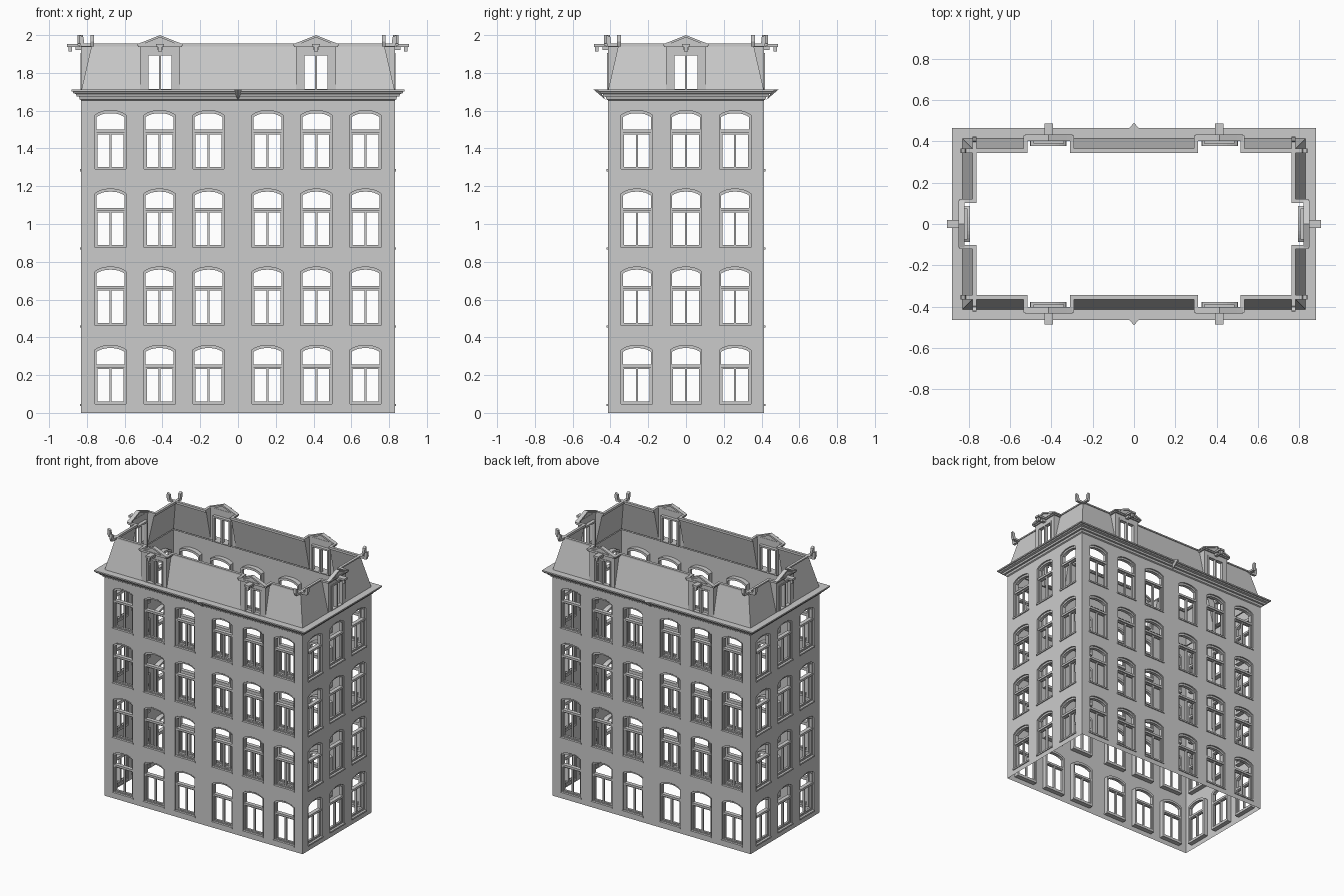
import bpy, bmesh, math
from mathutils import Matrix, Vector

if "Cube" in bpy.data.objects:
    bpy.data.objects.remove(bpy.data.objects["Cube"])

HX, HY = 0.83, 0.413            # wall half sizes
Z_ROOF, Z_TOP = 1.705, 1.945    # mansard base and top
INSET = 0.055                   # how far the mansard leans in
HALF = 0.105                    # dormer half width


def plate(bm, loops, w0, w1, mat=Matrix()):
    """Filled 2D outline (first loop) with holes, from depth w0 to w1."""
    cu = bpy.data.curves.new("tmp", 'CURVE')
    cu.dimensions, cu.fill_mode = '2D', 'BOTH'
    cu.extrude = (w1 - w0) / 2
    for loop in loops:
        sp = cu.splines.new('POLY')
        sp.points.add(len(loop) - 1)
        for p, (x, y) in zip(sp.points, loop):
            p.co = (x, y, 0, 1)
        sp.use_cyclic_u = True
    ob = bpy.data.objects.new("tmp", cu)
    me = bpy.data.meshes.new_from_object(ob)
    me.transform(mat @ Matrix.Translation((0, 0, (w0 + w1) / 2)))
    bm.from_mesh(me)
    bpy.data.objects.remove(ob)
    bpy.data.curves.remove(cu)
    bpy.data.meshes.remove(me)


def finish(name, bm):
    for f in bm.faces:
        f.smooth = False
    me = bpy.data.meshes.new(name)
    bm.to_mesh(me)
    bm.free()
    return add(name, me)


def add(name, me, mat=Matrix()):
    ob = bpy.data.objects.new(name, me)
    ob.matrix_world = mat
    bpy.context.collection.objects.link(ob)
    return ob


def rect(x0, y0, x1, y1):
    return [(x0, y0), (x1, y0), (x1, y1), (x0, y1)]


def arch(hw, b, top, rise, cx=0, n=10):
    pts = [(cx - hw, b), (cx + hw, b)]
    for i in range(n + 1):
        t = 1 - 2 * i / n
        pts.append((cx + hw * t, top - rise * abs(t) ** 2.5))
    return pts


def face(bm, mat, *pts):
    """Face from (u, z, outward) points."""
    bm.faces.new([bm.verts.new(mat @ Vector(p)) for p in pts])


# angle, half length, distance, window centres, dormer centres
FRONT_U = [-0.675, -0.415, -0.156, 0.156, 0.415, 0.675]
SIDE_U = [-0.26, 0, 0.26]
SIDES = [("front", 0, HX, HY, FRONT_U, [-0.413, 0.413]),
         ("right", 90, HY, HX, SIDE_U, [0]),
         ("back", 180, HX, HY, FRONT_U, [-0.413, 0.413]),
         ("left", 270, HY, HX, SIDE_U, [0])]
FLOORS = [0.04, 0.455, 0.868, 1.283]


def side_matrix(angle):
    return Matrix.Rotation(math.radians(angle), 4, 'Z') @ Matrix.Rotation(math.pi / 2, 4, 'X')


# arched window unit, wall plane at depth 0
bm = bmesh.new()
plate(bm, [arch(0.086, 0, 0.32, 0.024), arch(0.083, 0.003, 0.317, 0.024)], -0.035, 0.001)
plate(bm, [arch(0.083, 0.003, 0.317, 0.024), arch(0.074, 0.012, 0.303, 0.02)], -0.035, -0.010)
plate(bm, [rect(-0.08, 0.2, 0.08, 0.216)], -0.034, -0.004)
plate(bm, [rect(-0.077, 0.008, 0.077, 0.202),
           rect(-0.068, 0.02, -0.006, 0.192), rect(0.006, 0.02, 0.068, 0.192)], -0.03, -0.014)
plate(bm, [rect(-0.088, -0.004, 0.088, 0.007)], -0.035, 0.007)
window = finish("window", bm)
window_mesh = window.data
bpy.data.objects.remove(window)

# dormer unit, wall plane at depth 0
bm = bmesh.new()
plate(bm, [rect(-HALF, Z_ROOF, HALF, Z_TOP), rect(-0.07, 1.712, 0.07, 1.9)], 0, 0)
plate(bm, [rect(-0.074, 1.708, 0.074, 1.904),
           rect(-0.062, 1.716, -0.006, 1.892), rect(0.006, 1.716, 0.062, 1.892)], -0.024, 0.004)
plate(bm, [[(-0.09, 1.945), (0.09, 1.945), (0.09, 1.958), (0, 1.992), (-0.09, 1.958)]], -0.002, 0.012)
plate(bm, [[(-0.115, 1.946), (-0.085, 1.953), (0, 1.988), (0.085, 1.953), (0.115, 1.946),
            (0.115, 1.955), (0.085, 1.966), (0, 2.0), (-0.085, 1.966), (-0.115, 1.955)]], -0.01, 0.02)
plate(bm, [rect(-0.02, 1.938, 0.02, 1.952)], 0, 0.075)      # ridge beam
plate(bm, [rect(-0.01, 1.912, 0.01, 1.938)], 0.05, 0.068)   # pendant
plate(bm, [rect(-0.012, 1.92, 0.012, 1.938)], 0, 0.03)
dormer = finish("dormer", bm)
dormer_mesh = dormer.data
bpy.data.objects.remove(dormer)

for name, angle, H, D, wins, dorms in SIDES:
    M = side_matrix(angle)
    # wall sheet with arched openings
    bm = bmesh.new()
    holes = [arch(0.085, z, z + 0.32, 0.024, u) for u in wins for z in FLOORS]
    plate(bm, [rect(-H, 0, H, 1.7)] + holes, D, D, M)
    finish(name + "_wall", bm)
    for u in wins:
        for z in FLOORS:
            add(name + "_window", window_mesh, M @ Matrix.Translation((u, z, D)))
    for u in dorms:
        add(name + "_dormer", dormer_mesh, M @ Matrix.Translation((u, 0, D)))

    # sloped mansard panels and dormer cheeks
    bm = bmesh.new()
    edges = [-H] + [c + s * HALF for c in dorms for s in (-1, 1)] + [H]
    for a, b in zip(edges[::2], edges[1::2]):
        ta = a + INSET if a == -H else a
        tb = b - INSET if b == H else b
        face(bm, M, (a, Z_ROOF, D), (b, Z_ROOF, D), (tb, Z_TOP, D - INSET), (ta, Z_TOP, D - INSET))
    for e in edges[1:-1]:
        face(bm, M, (e, Z_ROOF, D), (e, Z_TOP, D), (e, Z_TOP, D - INSET))
    finish(name + "_mansard", bm)

    # upturned trim ends at the corners
    bm = bmesh.new()
    for s in (-1, 1):
        horn = [(-0.07, 1.94), (0.0, 1.94), (0.01, 1.965), (0.008, 2.0),
                (-0.012, 1.99), (-0.016, 1.955), (-0.07, 1.955)]
        plate(bm, [[(s * (H + x), z) for x, z in horn]], D - 0.068, D - 0.048, M)
    finish(name + "_corner_finials", bm)

    # pointed bracket in the middle of the long cornices
    if H == HX:
        bm = bmesh.new()
        top = [(-0.025, 1.712, D + 0.05), (0.025, 1.712, D + 0.05), (0, 1.712, D + 0.077)]
        tip = (0, 1.655, D + 0.01)
        face(bm, M, *top)
        for i in range(3):
            face(bm, M, top[i], tip, top[(i + 1) % 3])
        finish(name + "_cornice_bracket", bm)

# main cornice swept round the walls
bm = bmesh.new()
profile = [(0, 1.655), (0.008, 1.66), (0.012, 1.674), (0.024, 1.676), (0.028, 1.688),
           (0.042, 1.692), (0.044, 1.7), (0.052, 1.702), (0.052, 1.712), (0, 1.712)]
rings = [[bm.verts.new((sx * (HX + d), sy * (HY + d), z))
          for sx, sy in ((-1, -1), (1, -1), (1, 1), (-1, 1))] for d, z in profile]
for r0, r1 in zip(rings, rings[1:]):
    for i in range(4):
        j = (i + 1) % 4
        bm.faces.new((r0[i], r0[j], r1[j], r1[i]))
finish("main_cornice", bm)


# roof edge trim that jogs out round each dormer
def trim_loop(d):
    pts = []
    for _, angle, H, D, _, dorms in SIDES:
        R = Matrix.Rotation(math.radians(angle), 2)
        Y, J, h = D - 0.068 + d, D - 0.004 + d, HALF - 0.003 + d
        line = [(-(H - 0.068 + d), Y)]
        for c in dorms:
            line += [(c - h, Y), (c - h, J), (c + h, J), (c + h, Y)]
        pts += [tuple(R @ Vector((u, -w))) for u, w in line]
    return pts


bm = bmesh.new()
plate(bm, [trim_loop(0.02), trim_loop(0)], 1.945, 1.955)
plate(bm, [trim_loop(0.014), trim_loop(0.003)], 1.936, 1.945)
finish("roof_edge_trim", bm)
